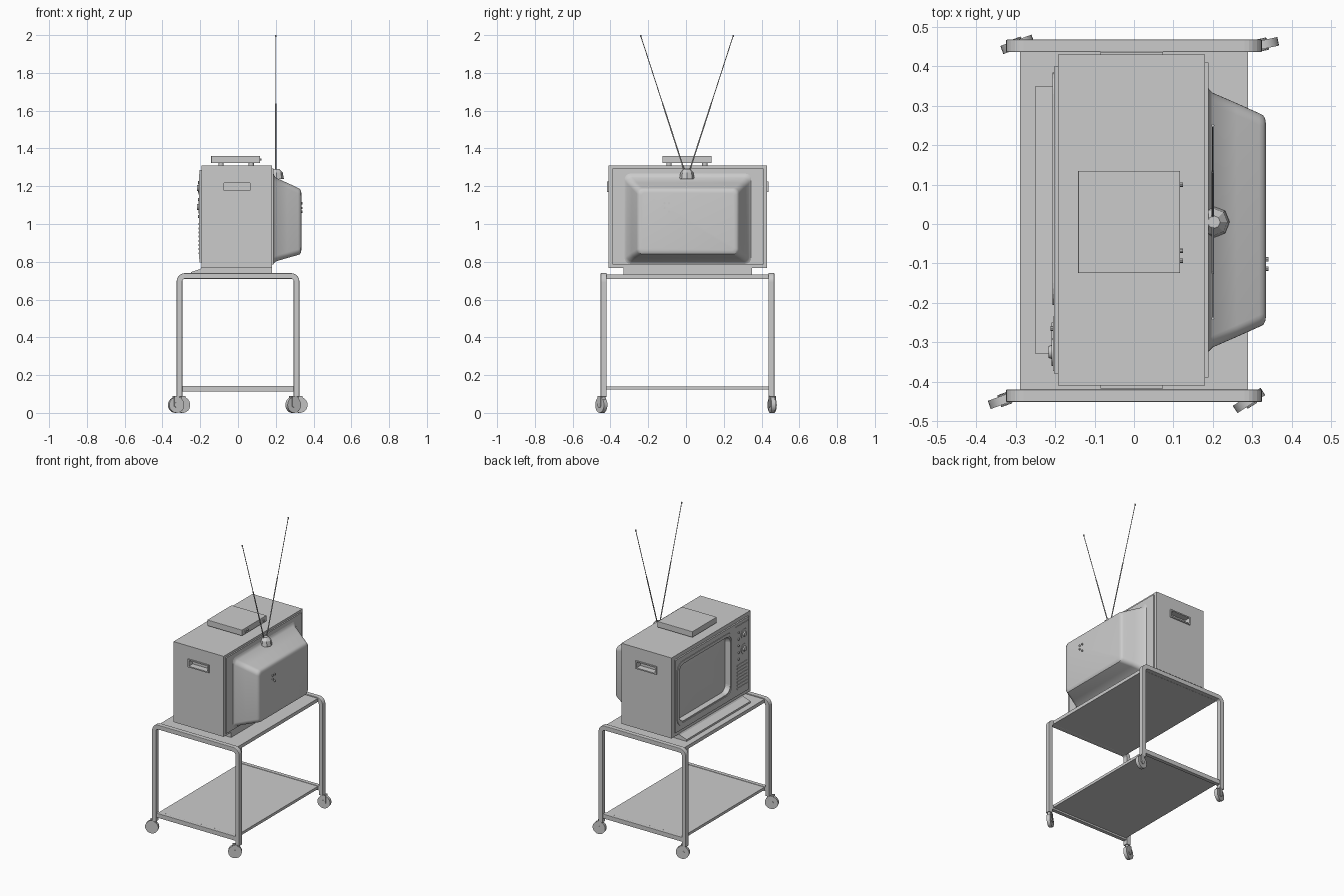
import bpy, bmesh, math
from mathutils import Vector, Matrix

if "Cube" in bpy.data.objects:
    bpy.data.objects.remove(bpy.data.objects["Cube"])

CY = 0.01  # centre line of the set in y


def finish(name, bm, bevel=0, smooth=False, segs=2):
    bmesh.ops.recalc_face_normals(bm, faces=bm.faces)
    me = bpy.data.meshes.new(name)
    bm.to_mesh(me)
    bm.free()
    ob = bpy.data.objects.new(name, me)
    bpy.context.collection.objects.link(ob)
    if bevel:
        m = ob.modifiers.new("bevel", 'BEVEL')
        m.width, m.segments, m.limit_method = bevel, segs, 'ANGLE'
    if smooth:
        bpy.ops.object.select_all(action='DESELECT')
        bpy.context.view_layer.objects.active = ob
        ob.select_set(True)
        bpy.ops.object.shade_smooth_by_angle(angle=math.radians(35))
    return ob


def box(name, x0, x1, y0, y1, z0, z1, bevel=0):
    bm = bmesh.new()
    M = Matrix.Translation(((x0 + x1) / 2, (y0 + y1) / 2, (z0 + z1) / 2)) @ Matrix.Diagonal((x1 - x0, y1 - y0, z1 - z0, 1))
    bmesh.ops.create_cube(bm, size=1, matrix=M)
    return finish(name, bm, bevel)


def rod(name, a, b, r0, r1=None, sides=16, smooth=True):
    a, b = Vector(a), Vector(b)
    d = b - a
    bm = bmesh.new()
    M = Matrix.Translation((a + b) / 2) @ d.to_track_quat('Z', 'Y').to_matrix().to_4x4()
    bmesh.ops.create_cone(bm, cap_ends=True, segments=sides, radius1=r0,
                          radius2=r0 if r1 is None else r1, depth=d.length, matrix=M)
    return finish(name, bm, smooth=smooth)


def extrude_y(name, pts, y0, y1, bevel=0):
    bm = bmesh.new()
    f = bm.faces.new([bm.verts.new((x, y0, z)) for x, z in pts])
    g = bmesh.ops.extrude_face_region(bm, geom=[f])
    bmesh.ops.translate(bm, vec=(0, y1 - y0, 0), verts=[v for v in g['geom'] if isinstance(v, bmesh.types.BMVert)])
    return finish(name, bm, bevel)


def loft(name, sections, smooth=True):
    """Rounded rectangles in the yz plane: x, y0, y1, z0, z1, corner radius."""
    bm = bmesh.new()
    rings = []
    for x, y0, y1, z0, z1, r in sections:
        ring = []
        for k, (cy, cz) in enumerate([(y1 - r, z1 - r), (y0 + r, z1 - r), (y0 + r, z0 + r), (y1 - r, z0 + r)]):
            for i in range(7):
                a = math.pi / 2 * (k + i / 6)
                ring.append(bm.verts.new((x, cy + r * math.cos(a), cz + r * math.sin(a))))
        rings.append(ring)
    for p, q in zip(rings, rings[1:]):
        for i in range(len(p)):
            j = (i + 1) % len(p)
            bm.faces.new((p[i], p[j], q[j], q[i]))
    bm.faces.new(rings[0])
    bm.faces.new(rings[-1])
    return finish(name, bm, smooth=smooth)


def cut(ob, cutters):
    for c in cutters:
        m = ob.modifiers.new("cut", 'BOOLEAN')
        m.operation, m.solver, m.object = 'DIFFERENCE', 'EXACT', c
        bpy.context.view_layer.objects.active = ob
        bpy.ops.object.modifier_apply(modifier=m.name)
    return ob


# Cart: side frames as rounded inverted U profiles
def arc(cx, cz, r, a0, a1):
    return [(cx + r * math.cos(math.radians(a0 + (a1 - a0) * i / 6)),
             cz + r * math.sin(math.radians(a0 + (a1 - a0) * i / 6))) for i in range(7)]


W, T, ZT, ZB = 0.325, 0.03, 0.74, 0.085
frame = ([(W, ZB)] + arc(W - .045, ZT - .045, .045, 0, 90) + arc(-W + .045, ZT - .045, .045, 90, 180)
         + [(-W, ZB), (-W + T, ZB)] + arc(-W + .045, ZT - .045, .015, 180, 90)
         + arc(W - .045, ZT - .045, .015, 90, 0) + [(W - T, ZB)])
for side, y0, y1 in (("front", -0.452, -0.42), ("back", 0.436, 0.468)):
    extrude_y(side + "_side_frame", frame, y0, y1, 0.003)
    box(side + "_lower_bar", -W + T, W - T, y0 + .003, y1 - .003, 0.113, 0.143, 0.002)
box("top_shelf", -0.29, 0.29, -0.421, 0.437, 0.71, 0.733)
box("bottom_shelf", -0.29, 0.29, -0.421, 0.437, 0.123, 0.141)

# Casters, each swivelled differently
casters = [(-0.328, -0.445, 20, -1, -1), (0.292, -0.448, 33, 1, -1),
           (-0.296, 0.456, 20, -1, 1), (0.325, 0.455, 12, 1, 1)]
for n, (x, y, ang, sx, sy) in enumerate(casters, 1):
    a = math.radians(ang)
    c = Vector((x, y, 0.042))
    d = Vector((math.cos(a), math.sin(a), 0))
    ax = Vector((-d.y, d.x, 0))
    rod(f"caster_wheel_{n}", c - ax * .011, c + ax * .011, 0.042, sides=24)
    rod(f"caster_hub_{n}", c - ax * .016, c + ax * .016, 0.014)
    rod(f"caster_stem_{n}", (sx * .31, .008 + sy * .444, .05), (sx * .31, .008 + sy * .444, .1), 0.01)
    for s in (-1, 1):
        bm = bmesh.new()
        M = Matrix.Translation(c + ax * s * .0135 + Vector((0, 0, .02))) @ Matrix.Rotation(a, 4, 'Z') @ Matrix.Diagonal((.03, .003, .055, 1))
        bmesh.ops.create_cube(bm, size=1, matrix=M)
        finish(f"caster_fork_{n}_{s}", bm)

# Television plinth with sloped front lip
extrude_y("plinth", [(-0.25, 0.733), (0.18, 0.733), (0.18, 0.775), (-0.19, 0.775), (-0.20, 0.762), (-0.25, 0.745)], -0.33, 0.35)

# Cabinet with screen recess and hand-hold pockets
cabinet = box("cabinet", -0.193, 0.18, -0.41, 0.43, 0.768, 1.31)
bezel = box("front_bezel", -0.203, -0.19, -0.38, 0.40, 0.795, 1.285)
hole = loft("screen_cutter", [(-0.25, -0.19, 0.37, 0.84, 1.24, .05), (-0.165, -0.175, 0.355, 0.855, 1.225, .045)], False)
pockets = [box("pocket_cutter", -0.075, 0.063, y0, y1, 1.178, 1.216) for y0, y1 in ((-0.45, -0.375), (0.395, 0.47))]
cut(cabinet, [hole] + pockets)
rim_hole = box("rim_cutter", -0.075, 0.063, -1, 1, 1.178, 1.216)
for side, y0, y1 in (("front", -0.417, -0.409), ("back", 0.429, 0.437)):
    cut(box(side + "_handle_rim", -0.085, 0.073, y0, y1, 1.17, 1.224), [rim_hole])
cut(bezel, [hole])
for c in [hole, rim_hole] + pockets:
    bpy.data.objects.remove(c)

# Raised surround and convex picture tube
surround = loft("screen_surround", [(-0.207, -0.205, 0.385, 0.825, 1.255, .055), (-0.20, -0.205, 0.385, 0.825, 1.255, .055)], False)
inner = loft("surround_cutter", [(-0.25, -0.19, 0.37, 0.84, 1.24, .05), (-0.15, -0.19, 0.37, 0.84, 1.24, .05)], False)
cut(surround, [inner])
bpy.data.objects.remove(inner)
tube = []
for t in (0, .1, .25, .45, .65, .85):
    hy, hz = .275 * (1 - t), .195 * (1 - t)
    tube.append((-0.168 - .02 * (1 - (1 - t) ** 2), .09 - hy, .09 + hy, 1.04 - hz, 1.04 + hz, .05 * (1 - t)))
loft("picture_tube", tube)

# Control panel: dials, push buttons and speaker slats
box("control_panel", -0.206, -0.2, -0.373, -0.235, 0.815, 1.265)
for z in (1.19, 1.09):
    rod("dial_plate", (-0.205, -0.325, z), (-0.209, -0.325, z), 0.034, sides=24)
    rod("dial_knob", (-0.208, -0.325, z), (-0.217, -0.325, z), 0.018, .015)
for i in range(5):
    rod("small_knob", (-0.205, -0.265, 1.22 - i * .045), (-0.212, -0.265, 1.22 - i * .045), 0.007, sides=10)
for i in range(8):
    z = 0.84 + i * .022
    box("speaker_slat", -0.209, -0.205, -0.36, -0.25, z, z + .01)

# Rear panel and tapered back housing
box("rear_panel", 0.178, 0.189, -0.39, 0.41, 0.785, 1.295)
loft("back_housing", [(x, CY - h, CY + h, z0, z1, r) for x, h, z0, z1, r in (
    (.187, .338, .785, 1.275, .03), (.191, .332, .794, 1.258, .03), (.20, .323, .802, 1.245, .03),
    (.26, .297, .82, 1.218, .03), (.318, .271, .836, 1.191, .03), (.328, .266, .84, 1.186, .028),
    (.333, .257, .849, 1.177, .022), (.335, .245, .861, 1.165, .015))])
for y, z in ((-.09, 1.11), (-.113, 1.11), (-.09, 1.065), (-.113, 1.085)):
    rod("rear_socket", (.333, y, z), (.342, y, z), 0.006, sides=10)

# Rabbit-ear aerial
rod("aerial_base", (.203, .005, 1.238), (.203, .005, 1.272), .04, .034, 8, False)
rod("aerial_cap", (.203, .005, 1.272), (.203, .005, 1.292), .034, .016, 8, False)
for name, y0, y1 in (("left", -.008, -.24), ("right", .018, .25)):
    foot, tip = Vector((.2, y0, 1.28)), Vector((.2, y1, 1.997))
    mid = foot.lerp(tip, .5)
    rod(name + "_aerial_lower", foot, mid, .0035, sides=8)
    rod(name + "_aerial_upper", mid, tip, .0022, sides=8)
    rod(name + "_aerial_tip", tip - Vector((0, 0, .006)), tip + Vector((0, 0, .003)), .004, sides=8)

# Set-top box with feet and knobs
box("top_box", -0.142, 0.117, -0.125, 0.135, 1.322, 1.361, .002)
for x in (-.09, .07):
    for y in (-.09, .10):
        rod("top_box_foot", (x, y, 1.308), (x, y, 1.324), .014, sides=12)
for y in (.10, -.068, -.093):
    rod("top_box_knob", (.116, y, 1.341), (.124, y, 1.341), .006, sides=10)
